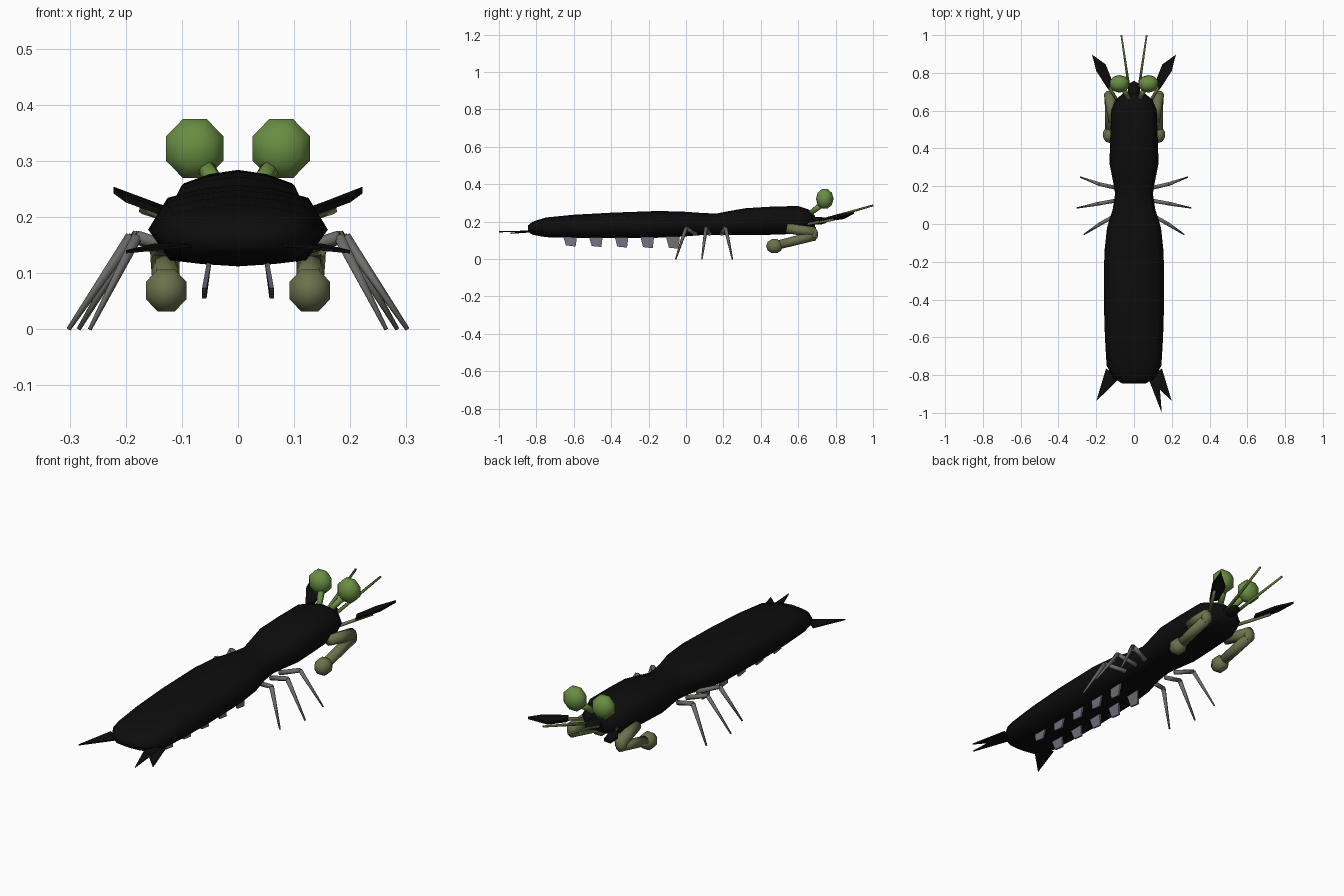
import bpy, bmesh, math
from mathutils import Vector, Matrix

cube = bpy.data.objects.get("Cube")
if cube:
    bpy.data.objects.remove(cube, do_unlink=True)


def material(name, r, g, b):
    m = bpy.data.materials.new(name)
    m.use_nodes = True
    m.diffuse_color = (r, g, b, 1)
    m.node_tree.nodes["Principled BSDF"].inputs["Base Color"].default_value = (r, g, b, 1)
    return m


BLACK = material("shell_black", .004, .004, .004)
GREEN = material("eye_green", .14, .27, .055)
MOSS = material("antenna_green", .10, .17, .04)
OLIVE = material("arm_olive", .15, .165, .07)
GREY = material("leg_grey", .15, .15, .14)
LILAC = material("swimmeret_lilac", .16, .15, .21)


def finish(name, bm, mat, smooth=True):
    bmesh.ops.recalc_face_normals(bm, faces=bm.faces[:])
    me = bpy.data.meshes.new(name)
    bm.to_mesh(me)
    bm.free()
    me.materials.append(mat)
    for p in me.polygons:
        p.use_smooth = smooth
    ob = bpy.data.objects.new(name, me)
    bpy.context.collection.objects.link(ob)
    return ob


def rod(name, a, b, r1, r2, mat, sides=6):
    a, b = Vector(a), Vector(b)
    bm = bmesh.new()
    turn = (b - a).to_track_quat('Z', 'Y').to_matrix().to_4x4()
    bmesh.ops.create_cone(bm, cap_ends=True, segments=sides, radius1=r1, radius2=r2,
                          depth=(b - a).length,
                          matrix=Matrix.Translation((a + b) / 2) @ turn)
    return finish(name, bm, mat)


def ball(name, centre, size, mat, rings=5):
    bm = bmesh.new()
    place = (Matrix.Translation(centre) @ Matrix.Diagonal((*size, 1))
             @ Matrix.Rotation(math.pi / 2, 4, 'X') @ Matrix.Rotation(math.pi / 8, 4, 'Z'))
    bmesh.ops.create_uvsphere(bm, u_segments=8, v_segments=rings, radius=1, matrix=place)
    return finish(name, bm, mat)


def plate(name, outline, offset, mat):
    """Thin slab: an outline extruded along a short offset."""
    bm = bmesh.new()
    half = Vector(offset) / 2
    low = [bm.verts.new(Vector(p) - half) for p in outline]
    high = [bm.verts.new(Vector(p) + half) for p in outline]
    bm.faces.new(low[::-1])
    bm.faces.new(high)
    n = len(outline)
    for i in range(n):
        j = (i + 1) % n
        bm.faces.new((low[i], low[j], high[j], high[i]))
    return finish(name, bm, mat, False)


# Body: stations along y with half width, bottom and top
stations = [(-.845, .06, .145, .18), (-.82, .105, .13, .2), (-.75, .145, .117, .222),
            (-.6, .154, .113, .237), (-.4, .16, .112, .248), (-.15, .157, .114, .257),
            (-.02, .143, .12, .254), (.08, .112, .128, .247), (.16, .1, .13, .243),
            (.22, .11, .13, .255), (.32, .13, .128, .272), (.45, .126, .13, .28),
            (.6, .12, .135, .284), (.655, .1, .145, .265), (.69, .06, .17, .23)]
section = [(0, 1), (.42, .95), (.8, .84), (1, .48), (.76, .08), (.4, .03), (0, 0),
           (-.4, .03), (-.76, .08), (-1, .48), (-.8, .84), (-.42, .95)]
bm = bmesh.new()
loops = [[bm.verts.new((w * x, y, lo + (hi - lo) * t)) for x, t in section]
         for y, w, lo, hi in stations]
for a, b in zip(loops, loops[1:]):
    for i in range(len(section)):
        j = (i + 1) % len(section)
        bm.faces.new((a[i], a[j], b[j], b[i]))
bm.faces.new(loops[0])
bm.faces.new(loops[-1])
finish("body", bm, BLACK)
ball("rostrum", (0, .70, .205), (.036, .058, .024), BLACK)

legs = [((.09, .19, .135), (.185, .212, .165), (.284, .248, 0)),
        ((.09, .125, .135), (.19, .107, .165), (.302, .085, 0)),
        ((.09, .05, .135), (.18, .0, .165), (.264, -.055, 0))]

for side, s in (("left", 1), ("right", -1)):
    def at(x, y, z):
        return (s * x, y, z)

    # Eyes, antennae and antennal scales
    ball(side + "_eye", at(.077, .742, .322), (.058, .047, .06), GREEN)
    rod(side + "_eye_stalk", at(.03, .665, .245), at(.062, .73, .295), .014, .017, GREEN)
    rod(side + "_antenna", at(.02, .68, .195), at(.067, 1.0, .287), .009, .005, MOSS)
    rod(side + "_scale_stem", at(.08, .64, .185), at(.17, .79, .213), .009, .008, OLIVE)
    plate(side + "_antennal_scale",
          [at(.135, .71, .208), at(.2, .81, .232), at(.222, .897, .248),
           at(.15, .845, .22), at(.112, .75, .207)], (0, 0, .012), BLACK)

    # Folded striking arm
    rod(side + "_upper_arm", at(.11, .54, .165), at(.13, .69, .142), .026, .03, OLIVE, 8)
    ball(side + "_elbow", at(.13, .685, .133), (.03, .022, .036), OLIVE)
    rod(side + "_forearm", at(.13, .69, .125), at(.128, .49, .075), .026, .024, OLIVE, 8)
    ball(side + "_club", at(.128, .473, .069), (.041, .045, .043), OLIVE)

    # Walking legs
    for i, (hip, knee, tip) in enumerate(legs, 1):
        rod(f"{side}_leg_{i}_thigh", at(*hip), at(*knee), .012, .011, GREY)
        rod(f"{side}_leg_{i}_shin", at(*knee), at(*tip), .011, .004, GREY)

    # Swimmerets under the abdomen
    for i in range(5):
        y = -.07 - i * .1375
        z = .055 + i * .003
        plate(f"{side}_swimmeret_{i + 1}",
              [at(.051, y - .037, .122), at(.051, y + .037, .122),
               at(.06, y + .03, z), at(.06, y - .022, z + .006)],
              (.008, 0, 0), GREY if i == 0 else LILAC)

    # Tail fan spike
    plate(side + "_tail_spike",
          [at(.148, -.765, .15), at(.075, -.815, .15), at(.2, -.938, .138)],
          (0, 0, .006), BLACK)

# Extra inner spike on one side of the tail
plate("inner_tail_spike", [(.13, -.78, .15), (.075, -.815, .15), (.147, -1.0, .146)],
      (0, 0, .006), BLACK)
